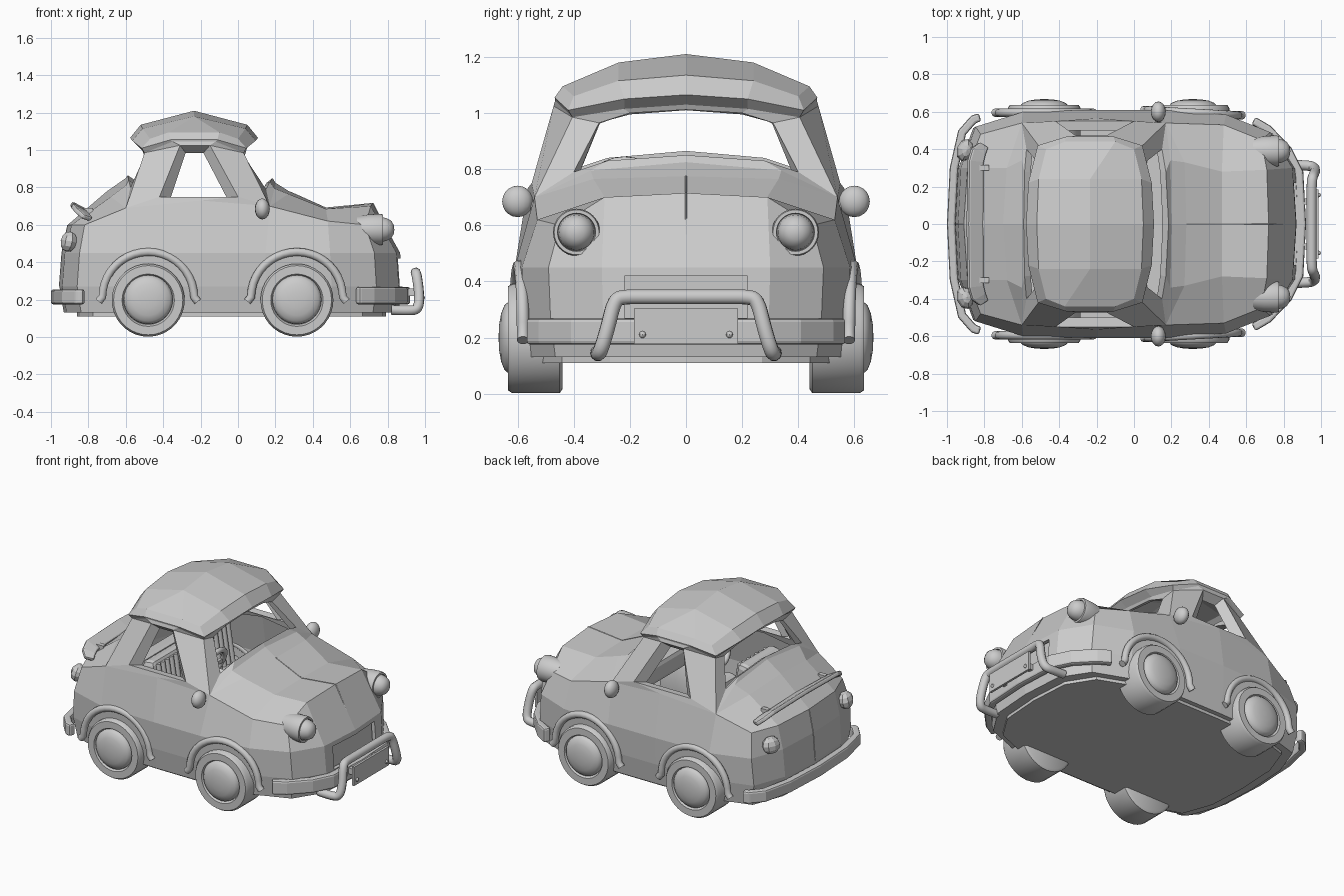
import bpy, bmesh
from math import sin, cos, pi, radians
from mathutils import Vector

if "Cube" in bpy.data.objects:
    bpy.data.objects.remove(bpy.data.objects["Cube"])

def finish(name, bm, mods=(), smooth=False):
    me = bpy.data.meshes.new(name)
    bm.to_mesh(me); bm.free()
    ob = bpy.data.objects.new(name, me)
    bpy.context.collection.objects.link(ob)
    for kind, props in mods:
        m = ob.modifiers.new(kind, kind)
        for k, v in props.items():
            setattr(m, k, v)
    if smooth:
        bpy.context.view_layer.objects.active = ob
        ob.select_set(True)
        bpy.ops.object.shade_smooth_by_angle(angle=radians(40))
        ob.select_set(False)
    return ob

MIRROR = ('MIRROR', dict(use_axis=(False, True, False)))
def solid(t, even=True): return ('SOLIDIFY', dict(thickness=t, offset=-1, use_even_offset=even))
def bev(w, n=2): return ('BEVEL', dict(width=w, segments=n, limit_method='ANGLE'))

def shell(name, faces, mods, centre=(0, 0, .5)):
    """Faces given as point lists, welded, normals pointing away from centre."""
    bm = bmesh.new()
    for f in faces:
        f = list(dict.fromkeys(tuple(p) for p in f))
        if len(f) > 2:
            bm.faces.new([bm.verts.new(p) for p in f])
    bmesh.ops.remove_doubles(bm, verts=bm.verts, dist=.0005)
    bmesh.ops.recalc_face_normals(bm, faces=bm.faces)
    c = Vector(centre)
    if sum(f.normal.dot(f.calc_center_median() - c) * f.calc_area() for f in bm.faces) < 0:
        bmesh.ops.reverse_faces(bm, faces=bm.faces)
    return finish(name, bm, mods)

def strip(a, b, loop=False):
    n = len(a)
    return [[a[i], a[(i+1) % n], b[(i+1) % n], b[i]] for i in range(n if loop else n-1)]

def lathe(name, prof, loc, axis, sign=1, seg=32):
    """Revolve (radius, offset) pairs around the X or Y axis."""
    rings = []
    for i in range(seg):
        a = 2*pi*i/seg
        rings.append([(sign*d, r*cos(a), r*sin(a)) if axis == 'X' else (r*cos(a), sign*d, r*sin(a)) for r, d in prof])
    bm = bmesh.new()
    for i in range(seg):
        for f in strip(rings[i], rings[(i+1) % seg]):
            f = list(dict.fromkeys(f))
            if len(f) > 2:
                bm.faces.new([bm.verts.new(p) for p in f])
    bmesh.ops.remove_doubles(bm, verts=bm.verts, dist=.0002)
    bmesh.ops.recalc_face_normals(bm, faces=bm.faces)
    ob = finish(name, bm, (), True)
    ob.location = loc
    return ob

def tube(name, pts, r, smooth_path=False):
    cu = bpy.data.curves.new(name, 'CURVE')
    cu.dimensions = '3D'; cu.bevel_depth = r; cu.bevel_resolution = 3; cu.use_fill_caps = True
    sp = cu.splines.new('NURBS' if smooth_path else 'POLY')
    sp.points.add(len(pts)-1)
    for p, c in zip(sp.points, pts):
        p.co = (*c, 1)
    if smooth_path:
        sp.order_u = 3; sp.use_endpoint_u = True; sp.resolution_u = 5
    ob = bpy.data.objects.new(name, cu)
    bpy.context.collection.objects.link(ob)
    return ob

def box(name, loc, size, bevel=0, rot=0):
    bm = bmesh.new()
    bmesh.ops.create_cube(bm, size=1)
    bmesh.ops.scale(bm, vec=size, verts=bm.verts)
    ob = finish(name, bm, [bev(bevel)] if bevel else [])
    ob.location = loc; ob.rotation_euler = (0, rot, 0)
    return ob

def ball(name, loc, size, u=16, v=10, rot=(0, 0, 0), smooth=True):
    bm = bmesh.new()
    bmesh.ops.create_uvsphere(bm, u_segments=u, v_segments=v, radius=1)
    bmesh.ops.scale(bm, vec=size, verts=bm.verts)
    ob = finish(name, bm, (), smooth)
    ob.location = loc; ob.rotation_euler = rot
    return ob

# Lower body: perimeter scaled at three heights, then shoulder, bonnet and rear deck
P = [(-.955, 0), (-.94, .3), (-.86, .52), (-.6, .60), (-.2, .61), (.15, .61), (.5, .585), (.74, .49), (.86, .3), (.88, 0)]
rows = [[(x*sx, y*sy, z) for x, y in P] for z, sx, sy in ((.13, .975, .95), (.27, 1, .985), (.45, .985, 1))]
S = [(-.91, 0, .6), (-.89, .3, .6), (-.82, .48, .6), (-.6, .54, .69), (-.2, .565, .73),
     (.17, .54, .70), (.48, .53, .62), (.68, .45, .60), (.71, .29, .70), (.72, 0, .715)]
rows.append(S)
h1, h2, c1, c2 = (.47, .28, .685), (.27, .33, .765), (.47, 0, .69), (.28, 0, .775)
fq, fw, rq, rw = (.195, .34, .795), (.2, 0, .825), (-.6, .34, .81), (-.6, 0, .85)
e1, k1 = (-.68, .3, .75), (-.7, 0, .78)
faces = [f for a, b in zip(rows, rows[1:]) for f in strip(a, b)]
faces += [rows[0], [S[9], S[8], h1, c1], [c1, h1, h2, c2], [c2, h2, fq, fw],
          [S[8], S[7], S[6], h1], [h1, S[6], S[5], h2], [h2, S[5], fq],
          [S[0], S[1], e1, k1], [k1, e1, rq, rw], [S[1], S[2], S[3], e1], [e1, S[3], rq]]
body = shell('body', faces, [MIRROR, solid(.025)], (0, 0, .4))

# Cabin: roof rings (front half mirrored to the rear) and window frames
def ring(pts): return pts + [(-.47-x, y, z) for x, y, z in reversed(pts)]
R1 = ring([(.06, 0, 1.03), (.05, .22, 1.015), (.03, .405, .985), (-.12, .466, 1.045)])
R2 = ring([(.107, 0, 1.065), (.095, .22, 1.05), (.045, .42, 1.01), (-.11, .468, 1.055)])
R3 = ring([(.05, 0, 1.135), (.04, .24, 1.115), (.0, .40, 1.06), (-.1, .44, 1.095)])
m0, m1 = (-.235, 0, 1.21), (-.235, .24, 1.18)
front_in = [(.185, 0, .85), (.17, .28, .83), (.15, .40, .79), (.035, .31, .965), (.045, .2, 1.0), (.05, 0, 1.012)]
rear_in = [(-.59, 0, .865), (-.585, .28, .84), (-.575, .40, .80), (-.5, .31, .965), (-.51, .2, .995), (-.515, 0, 1.01)]
wa, wb, wc, wd = (0, .55, .75), (-.15, .472, 1.025), (-.31, .472, 1.025), (-.42, .55, .75)
faces = strip(R1, R2) + strip(R2, R3)
faces += strip([fw, fq, S[5], R1[2], R1[1], R1[0]], front_in)
faces += strip([rw, rq, S[3], R1[5], R1[6], R1[7]], rear_in)
faces += strip([S[5], R1[2], R1[3], R1[4], R1[5], S[3], S[4]], [wa, wb, wb, wc, wc, wd, wa])
faces += [[S[4], S[5], wa]]
faces += [[R3[0], R3[1], m1, m0], [R3[1], R3[2], R3[3], m1], [R3[3], R3[4], m1],
          [R3[4], R3[5], R3[6], m1], [R3[6], R3[7], m0, m1]]
shell('cabin', faces, [MIRROR, solid(.04, False)], (-.235, 0, .85))

# Sloping side window reveals
rim = [wa, wb, wc, wd]
reveal = [(-.06, .50, .745), (-.185, .425, .985), (-.28, .425, .985), (-.36, .50, .745)]
shell('window_reveal', strip(rim, reveal, True), [MIRROR])

# Grille opening with a recessed panel, and underside plate
cutter = box('grille_cutter', (.88, 0, .345), (.14, .44, .15))
cutter.hide_render = True; cutter.hide_viewport = True
b = body.modifiers.new('grille', 'BOOLEAN')
b.object = cutter; b.operation = 'DIFFERENCE'; b.solver = 'EXACT'
box('grille_panel', (.815, 0, .345), (.02, .48, .18))
low = [(x*.9, y*.9, .11) for x, y in P]
top = [(x, y, .135) for x, y, z in low]
shell('underside', [low, top] + strip(low, top), [MIRROR], (0, .3, .12))

# Bonnet and boot seams
tube('bonnet_seam', [(.865, 0, .44), (.722, 0, .715), c1, c2], .003)
tube('boot_seam', [(-.955, 0, .27), (-.941, 0, .45), (-.91, 0, .6)], .003)

# Bumpers
def bumper(name, path, z0, z1):
    a, b = [(x, y, z0) for x, y in path], [(x, y, z1) for x, y in path]
    shell(name, strip(a, b), [MIRROR, solid(.045), bev(.012)])
bumper('rear_bumper', [(-1, 0), (-.985, .3), (-.94, .5), (-.87, .58), (-.83, .592)], .175, .255)
bumper('front_bumper', [(.92, 0), (.905, .28), (.84, .41), (.73, .525), (.65, .572)], .175, .268)

# Bull bar and plate
half = [(.82, .315, .145), (.92, .315, .14), (.965, .305, .15), (.97, .28, .23), (.955, .255, .335), (.95, .22, .345), (.95, .15, .345)]
tube('bull_bar', half + [(x, -y, z) for x, y, z in reversed(half)], .027, True)
box('plate', (.98, 0, .24), (.015, .37, .125))
for s in (1, -1):
    ball('plate_bolt', (.985, s*.155, .21), (.015, .013, .013), 8, 6)
    box('plate_bracket', (.93, s*.12, .24), (.1, .03, .04))

# Wheels, hubcaps and arches
for s in (1, -1):
    for x in (-.48, .315):
        lathe('tyre', [(0, -.1), (.18, -.1), (.195, -.09), (.195, .08), (.185, .095), (.14, .095), (.13, .075), (0, .075)],
              (x, s*.54, .197), 'Y', s, 36)
        lathe('hubcap', [(.132, .07), (.13, .09), (.115, .107), (.085, .119), (.045, .126), (0, .128)],
              (x, s*.54, .2), 'Y', s)
        arc = [(x + .245*cos(pi*i/20), s*(.595 - .014*(x > 0)*cos(pi*i/20)), .215 + .24*sin(pi*i/20)) for i in range(21)]
        arc = [(x+.265, arc[0][1], .19)] + arc + [(x-.265, arc[-1][1], .19)]
        tube('wheel_arch', arc, .022)

    # Headlights, tail lights and mirrors
    lathe('headlight', [(0, -.1), (.07, -.1), (.08, -.04), (.084, .025), (.08, .04), (.068, .04), (.066, .025),
                        (.062, .055), (.048, .083), (.026, .097), (0, .101)], (.735, s*.39, .575), 'X')
    ball('tail_light', (-.905, s*.395, .51), (.045, .062, .055), 8, 6, (0, radians(12), -s*.3), False)
    ball('mirror', (.13, s*.6, .685), (.04, .055, .056), 16, 10)
    tube('mirror_stalk', [(.13, s*.52, .67), (.13, s*.6, .67)], .015)

    # Seats with ribbed backs
    box('seat_base', (-.17, s*.23, .40), (.36, .36, .12), .03)
    box('seat_back', (-.36, s*.23, .56), (.09, .36, .34), .03, -.15)
    for i in range(7):
        y = s*.23 + (i-3)*.045
        tube('seat_rib', [(-.295, y, .46), (-.335, y, .71)], .018)

# Rear spoiler blade
outer = [(-.885, 0, .725), (-.88, .34, .715), (-.86, .41, .69), (-.82, .44, .655)]
inner = [(-.80, 0, .68), (-.80, .33, .67), (-.79, .37, .66), (-.775, .41, .64)]
shell('spoiler', strip(outer, inner), [MIRROR, solid(.03), bev(.01)], (-.84, 0, 0))
for s in (1, -1):
    box('spoiler_foot', (-.80, s*.3, .66), (.05, .03, .06))

# Dashboard, steering wheel and rear bench
box('dashboard', (.12, 0, .66), (.12, .94, .14), .03)
tube('steering_column', [(.12, -.22, .68), (-.05, -.22, .72)], .015)
ring_pts = [(.13*cos(pi*i/12), .13*sin(pi*i/12), 0) for i in range(24)]
sw = tube('steering_wheel', ring_pts, .018)
sw.data.splines[0].use_cyclic_u = True
sw.location = (-.05, -.22, .71); sw.rotation_euler = (0, radians(-65), 0)
box('steering_spoke', (-.05, -.22, .71), (.02, .24, .025))
box('rear_bench', (-.53, 0, .52), (.1, .9, .3), .03)
